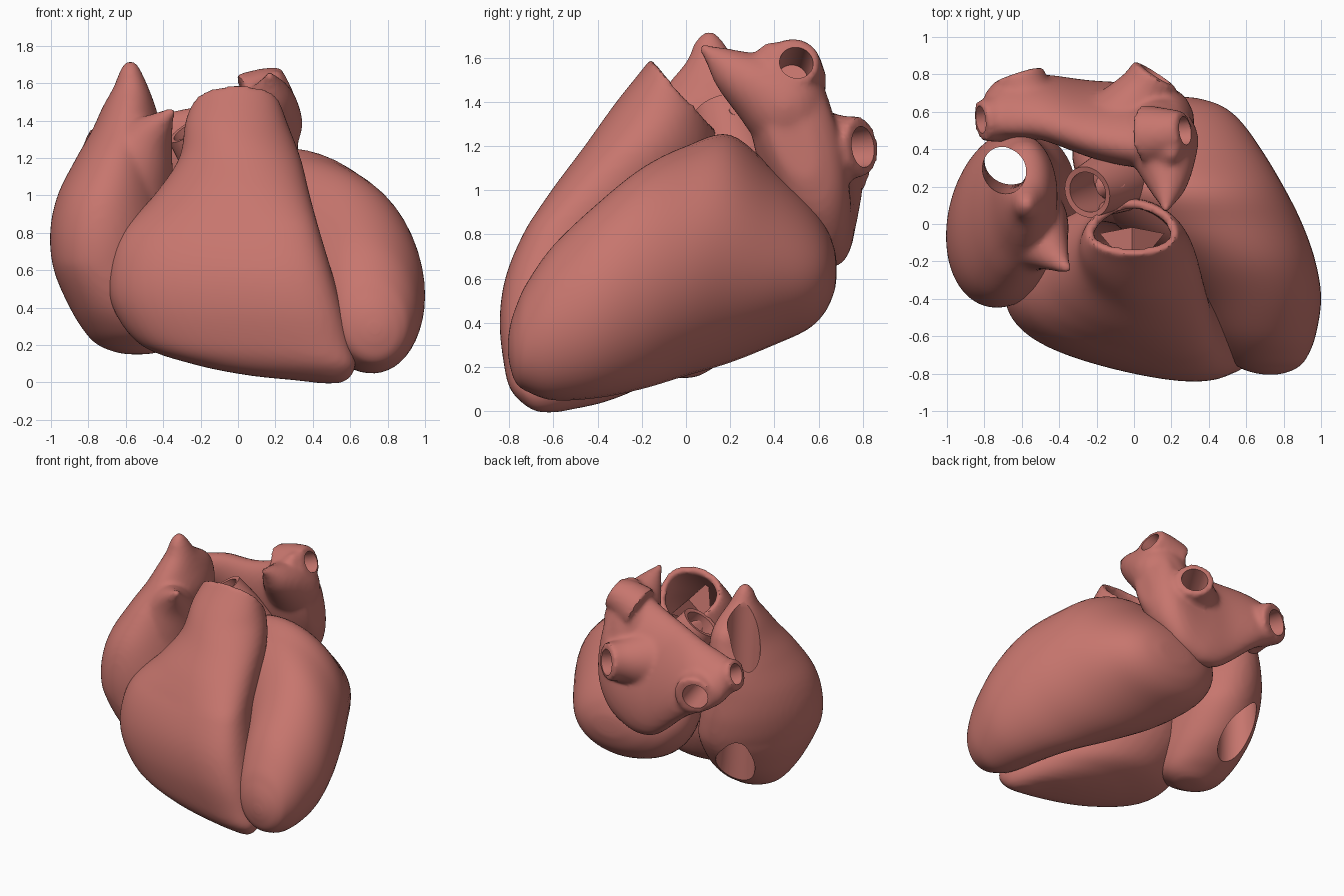
import bpy, bmesh
from math import sin, cos, pi, sqrt
from mathutils import Vector

if "Cube" in bpy.data.objects:
    bpy.data.objects.remove(bpy.data.objects["Cube"])

muscle = bpy.data.materials.new("muscle_pink")
muscle.use_nodes = True
COLOUR = (0.57, 0.18, 0.155, 1)
muscle.diffuse_color = COLOUR
muscle.node_tree.nodes["Principled BSDF"].inputs["Base Color"].default_value = COLOUR

SIDES = 48


def finish(name, bm):
    bmesh.ops.recalc_face_normals(bm, faces=bm.faces)
    mesh = bpy.data.meshes.new(name)
    bm.to_mesh(mesh)
    bm.free()
    mesh.materials.append(muscle)
    obj = bpy.data.objects.new(name, mesh)
    bpy.context.collection.objects.link(obj)
    return obj


def blend(a, b, c, d, t):
    """Catmull-Rom value between b and c."""
    return b + t / 2 * (c - a + t * (2 * a - 5 * b + 4 * c - d + t * (3 * b - a - 3 * c + d)))


def spline(rows, steps=6):
    out = []
    for i in range(len(rows) - 1):
        quad = [rows[max(i - 1, 0)], rows[i], rows[i + 1], rows[min(i + 2, len(rows) - 1)]]
        for s in range(steps):
            out.append([blend(*values, s / steps) for values in zip(*quad)])
    return out + [list(rows[-1])]


def skin(rings, caps=True):
    bm = bmesh.new()
    loops = [[bm.verts.new(p) for p in ring] for ring in rings]
    for low, high in zip(loops, loops[1:]):
        for k in range(SIDES):
            n = (k + 1) % SIDES
            bm.faces.new((low[k], low[n], high[n], high[k]))
    if caps:
        for loop in (loops[0], loops[-1]):
            bm.faces.new(loop)
    return bm


def chamber(axis, rows, shape):
    """Loft ovals along an axis; rows hold position, then the extents of the oval."""
    rings = []
    for t, a0, a1, b0, b1 in spline(rows):
        skew, bend = shape(t)
        ring = []
        for i in range(SIDES):
            u, v = cos(2 * pi * i / SIDES), sin(2 * pi * i / SIDES)
            v = (v + skew * u + bend * u * u) / sqrt(1 + skew ** 2 + bend ** 2)
            p = [(a0 + a1 + u * (a1 - a0)) / 2, (b0 + b1 + v * (b1 - b0)) / 2]
            p.insert(axis, t)
            ring.append(p)
        rings.append(ring)
    return skin(rings)


def hollow(obj, wall):
    mod = obj.modifiers.new("wall", "SOLIDIFY")
    mod.thickness = wall
    mod.offset = -1


def limb(name, rows, wall=0.0):
    """Tapered limb through points with radii; a wall makes it an open tube."""
    turn = (Vector(rows[-1][:3]) - Vector(rows[0][:3])).to_track_quat("Z", "Y")
    rings = []
    for x, y, z, r in spline(rows):
        rings.append([Vector((x, y, z)) + turn @ Vector(
            (r * cos(2 * pi * i / SIDES), r * sin(2 * pi * i / SIDES), 0)) for i in range(SIDES)])
    obj = finish(name, skin(rings, caps=not wall))
    if wall:
        hollow(obj, wall)
    return obj


def pick(objs):
    bpy.ops.object.select_all(action="DESELECT")
    for obj in objs:
        obj.select_set(True)
    bpy.context.view_layer.objects.active = objs[0]


def fuse(body, extras=(), bores=()):
    """Melt the extras into the body, then bore holes through it."""
    if extras:
        pick([body, *extras])
        bpy.ops.object.join()
    melt = body.modifiers.new("melt", "REMESH")
    melt.mode = "VOXEL"
    melt.voxel_size = .018
    soften = body.modifiers.new("soften", "SMOOTH")
    soften.iterations = 8
    for bore in bores:
        bore.hide_render = True
        cut = body.modifiers.new("bore", "BOOLEAN")
        cut.operation = "DIFFERENCE"
        cut.solver = "EXACT"
        cut.object = bore
    return body


# Left ventricle: ovals from the apex at the front to the base at the back
left_ventricle = finish("left_ventricle", chamber(1, [
    (-.805, .7, .76, .26, .32), (-.795, .64, .81, .2, .39), (-.77, .57, .87, .13, .47),
    (-.72, .51, .92, .09, .58), (-.6, .43, .97, .05, .75), (-.4, .32, 1, .06, .94),
    (-.2, .15, .97, .1, 1.1), (0, -.1, .9, .16, 1.2), (.2, -.28, .8, .22, 1.25),
    (.4, -.33, .68, .3, 1.09), (.55, -.26, .57, .37, .95), (.63, -.13, .47, .45, .84),
    (.67, .02, .35, .54, .74), (.68, .12, .26, .6, .68)], lambda y: (-.08, 0)))


# Right ventricle: hollow, wrapping to the front, with a sloping outlet at the top
def wrap(z):
    amount = -.35 * min(1, max(0, (1.35 - z) / .5))
    return amount, amount


bm = chamber(2, [
    (-.005, .44, .54, -.66, -.58), (.01, .32, .58, -.7, -.5), (.04, .04, .61, -.74, -.36),
    (.1, -.25, .63, -.79, -.2), (.2, -.52, .61, -.815, -.03), (.4, -.67, .56, -.835, .08),
    (.6, -.69, .5, -.81, .1), (.8, -.63, .44, -.73, .1), (1, -.45, .385, -.61, .14),
    (1.2, -.315, .335, -.46, .14), (1.4, -.28, .26, -.315, .11), (1.55, -.22, .21, -.195, .08),
    (1.7, -.17, .17, -.08, .06)], wrap)
outlet = Vector((0, .72, .7))
bmesh.ops.bisect_plane(bm, geom=bm.verts[:] + bm.edges[:] + bm.faces[:],
                       plane_co=(0, -.01, 1.435), plane_no=outlet, clear_outer=True)
right_ventricle = finish("right_ventricle", bm)
hollow(right_ventricle, .05)
fuse(right_ventricle)

# Three-sided valve inside the outlet
bm = bmesh.new()
bmesh.ops.create_cone(bm, cap_ends=True, segments=3, radius1=.2, radius2=.005, depth=.14)
valve = finish("outlet_valve", bm)
valve.location = (-.01, -.07, 1.35)
valve.rotation_euler = outlet.to_track_quat("Z", "Y").to_euler()

# Right atrium: hooded peak and pointed auricle, pierced from the upper to the lower vein
right_atrium = finish("right_atrium", chamber(2, [
    (.15, -.58, -.5, -.07, .01), (.16, -.65, -.43, -.13, .06), (.2, -.75, -.36, -.2, .13),
    (.27, -.82, -.32, -.3, .23), (.4, -.9, -.3, -.39, .36), (.6, -.985, -.3, -.44, .48),
    (.8, -1.005, -.33, -.445, .51), (1, -.965, -.38, -.4, .5), (1.2, -.865, -.41, -.29, .49),
    (1.35, -.78, -.41, -.18, .46), (1.47, -.725, -.44, -.09, .41), (1.58, -.665, -.48, 0, .24),
    (1.67, -.63, -.52, .04, .17), (1.715, -.6, -.55, .08, .13)],
    lambda z: (.28 * min(1, max(0, 1.5 - z), max(0, 2 * z - .4)), 0)))
right_auricle = limb("right_auricle", [
    (-.66, .02, .8, .24), (-.61, -.03, 1.02, .27), (-.56, -.05, 1.18, .23),
    (-.48, -.11, 1.32, .14), (-.39, -.21, 1.42, .05), (-.345, -.245, 1.46, .02)])
vein_passage = limb("vein_passage_cutter", [
    (-.7, .26, 1.9, .12), (-.69, .3, 1.2, .12), (-.67, .33, .7, .13), (-.64, .38, -.1, .16)])
fuse(right_atrium, [right_auricle], [vein_passage])

# Left atrium: broad bag across the back, leaning and tapering onto the left ventricle
left_atrium = finish("left_atrium", chamber(0, [
    (-.81, .55, .66, 1.14, 1.27), (-.78, .5, .72, 1.08, 1.31), (-.7, .47, .78, 1.02, 1.36),
    (-.5, .45, .8, .91, 1.42), (-.25, .36, .77, .7, 1.47), (-.1, .32, .76, .65, 1.51),
    (.02, .3, .75, .67, 1.56), (.14, .28, .74, .73, 1.64), (.22, .29, .72, .82, 1.67),
    (.28, .33, .67, .92, 1.55), (.32, .39, .59, 1.05, 1.38)], lambda x: (-.6, 0)))
stubs = [
    limb("left_auricle", [(.13, .6, 1.22, .12), (.14, .47, 1.36, .2), (.165, .33, 1.47, .16),
                          (.18, .2, 1.55, .1), (.175, .11, 1.62, .04), (.165, .065, 1.65, .02)]),
    limb("left_upper_vein", [(.06, .47, 1.49, .17), (.18, .48, 1.55, .14), (.27, .495, 1.585, .11)]),
    limb("left_lower_vein", [(-.04, .56, 1.17, .22), (.06, .71, 1.19, .15), (.115, .8, 1.2, .135)]),
    limb("right_upper_vein", [(-.6, .58, 1.18, .18), (-.72, .565, 1.22, .13), (-.82, .55, 1.26, .11)]),
    limb("right_lower_vein", [(-.55, .58, 1.15, .2), (-.59, .7, 1.14, .15), (-.62, .8, 1.13, .14)]),
]
vein_holes = [
    limb("left_upper_cutter", [(.05, .48, 1.5, .07), (.4, .51, 1.62, .08)]),
    limb("left_lower_cutter", [(0, .6, 1.17, .08), (.18, .91, 1.21, .1)]),
    limb("right_upper_cutter", [(-.58, .6, 1.13, .07), (-.92, .54, 1.32, .075)]),
    limb("right_lower_cutter", [(-.58, .55, 1.15, .08), (-.67, .95, 1.12, .1)]),
]
fuse(left_atrium, stubs, vein_holes)

# Root of the main artery, with a small branch
artery = [
    limb("artery_root", [(.02, .3, .92, .21), (-.13, .22, 1.18, .17), (-.25, .17, 1.36, .14)], .03),
    limb("artery_branch", [(-.16, .2, 1.26, .06), (-.1, .22, 1.32, .04), (-.07, .225, 1.36, .03)], .012),
]

# Bake the modifiers and shade smoothly
pick([left_ventricle, right_ventricle, valve, right_atrium, left_atrium, *artery])
bpy.ops.object.convert(target="MESH")
bpy.ops.object.shade_smooth_by_angle(angle=0.7)
for bore in [vein_passage, *vein_holes]:
    bore.hide_set(True)
